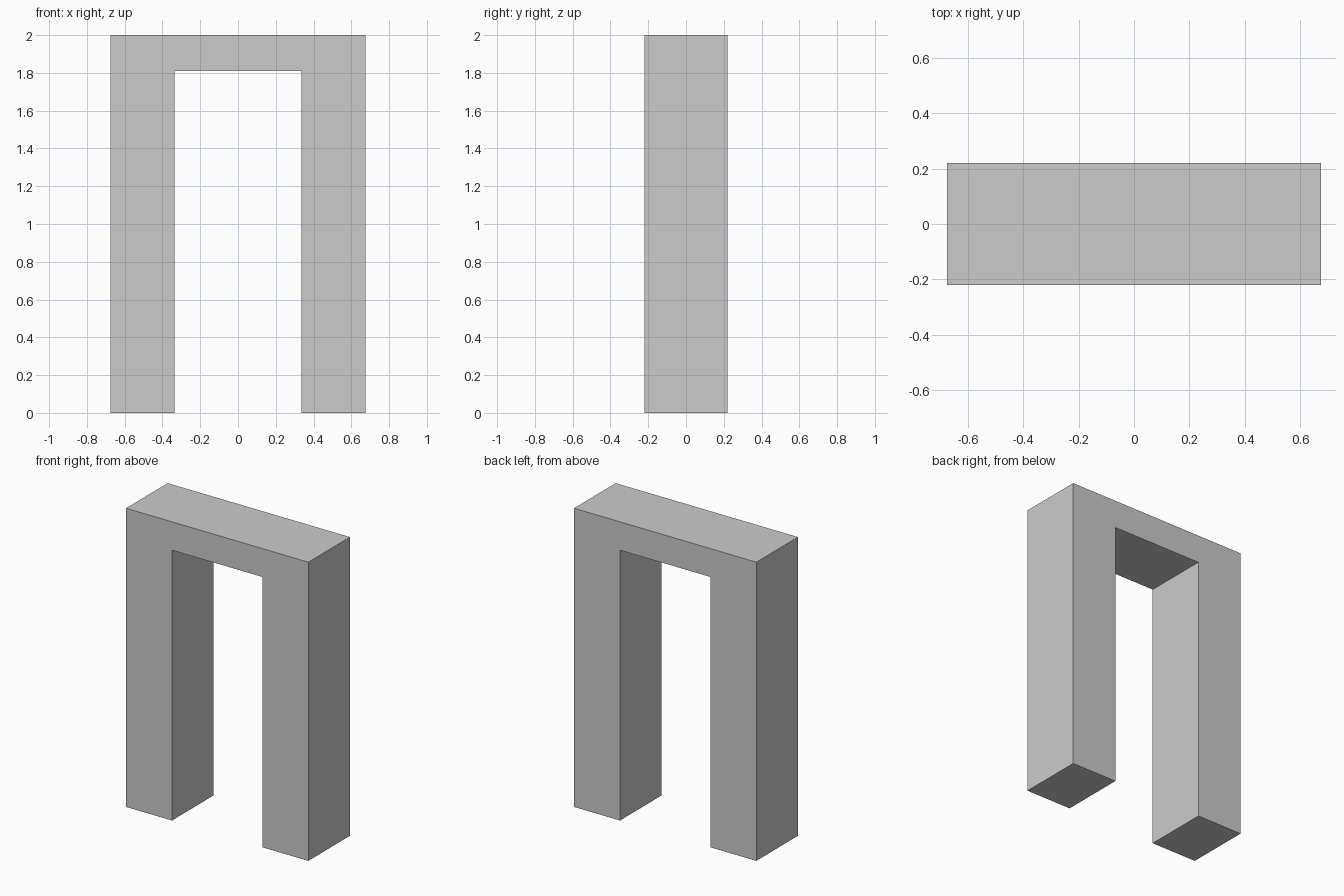
import bpy
import bmesh

cube = bpy.data.objects.get("Cube")
if cube:
    bpy.data.objects.remove(cube, do_unlink=True)

HALF_WIDTH, HALF_OPENING, HALF_DEPTH = 0.675, 0.335, 0.22
HEIGHT, LINTEL_BOTTOM = 2.0, 1.81

# Plain grey stone
grey = bpy.data.materials.new("plain_grey")
grey.use_nodes = True
colour = (0.6, 0.6, 0.6, 1)
grey.diffuse_color = colour
grey.node_tree.nodes["Principled BSDF"].inputs["Base Color"].default_value = colour

# Archway: half of the profile, mirrored to the other side and extruded in depth
half = [(HALF_WIDTH, HEIGHT), (HALF_WIDTH, 0),
        (HALF_OPENING, 0), (HALF_OPENING, LINTEL_BOTTOM)]
profile = half + [(-x, z) for x, z in reversed(half)]

bm = bmesh.new()
front = bm.faces.new([bm.verts.new((x, -HALF_DEPTH, z)) for x, z in profile])
result = bmesh.ops.extrude_face_region(bm, geom=[front], use_keep_orig=True)
back = [v for v in result["geom"] if isinstance(v, bmesh.types.BMVert)]
bmesh.ops.translate(bm, verts=back, vec=(0, 2 * HALF_DEPTH, 0))
bmesh.ops.recalc_face_normals(bm, faces=bm.faces)

mesh = bpy.data.meshes.new("archway")
bm.to_mesh(mesh)
bm.free()
mesh.materials.append(grey)
archway = bpy.data.objects.new("archway", mesh)
bpy.context.collection.objects.link(archway)
